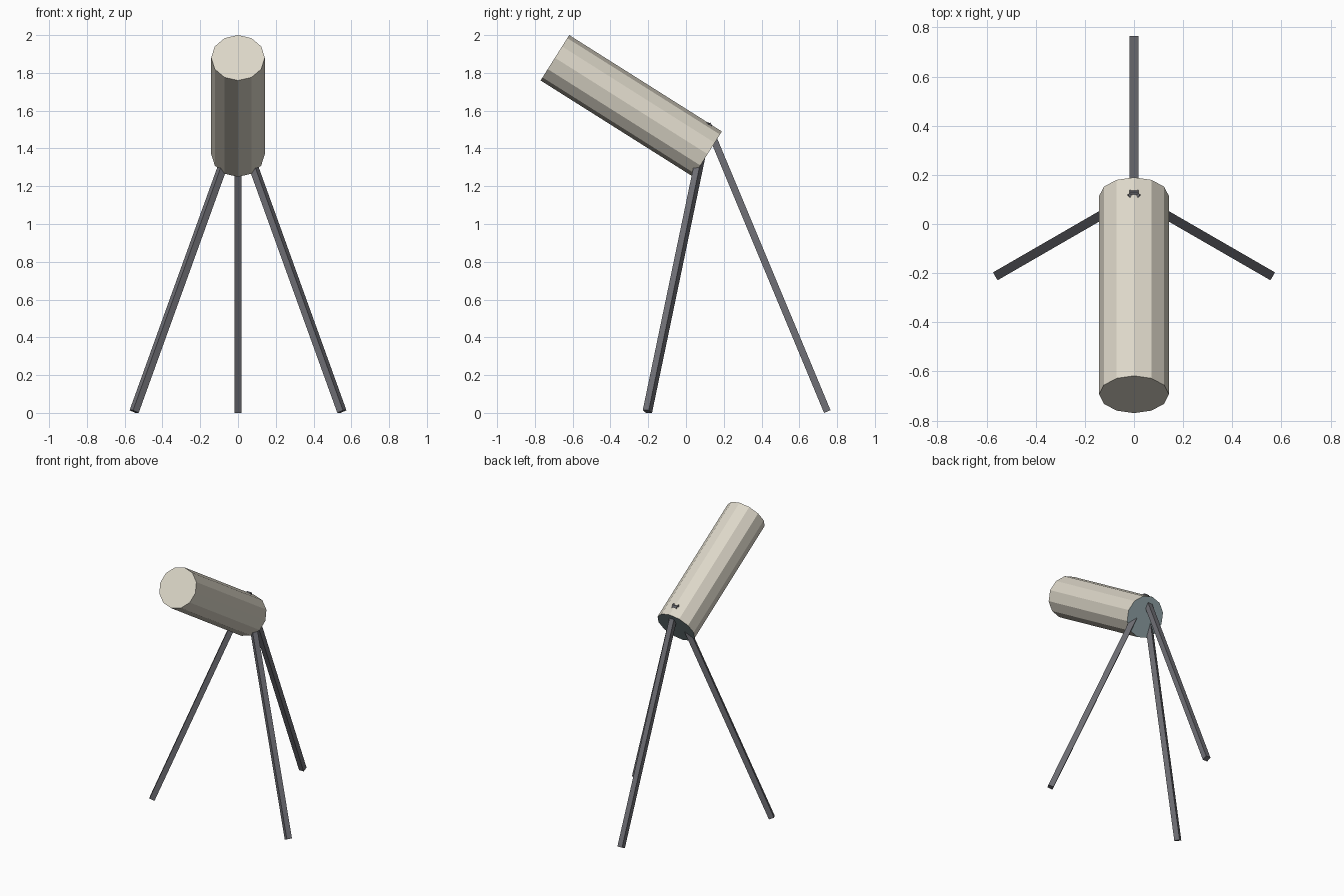
import bpy
import bmesh
from math import cos, sin, radians
from mathutils import Vector, Matrix

if "Cube" in bpy.data.objects:
    bpy.data.objects.remove(bpy.data.objects["Cube"], do_unlink=True)


def material(name, rgb):
    mat = bpy.data.materials.new(name)
    mat.use_nodes = True
    mat.diffuse_color = (*rgb, 1)
    mat.node_tree.nodes["Principled BSDF"].inputs["Base Color"].default_value = (*rgb, 1)
    return mat


cream = material("cream", (0.72, 0.68, 0.58))
dark_grey = material("dark grey", (0.16, 0.16, 0.18))
glass_blue = material("grey blue glass", (0.29, 0.38, 0.40))


def add_object(name, bm, mats):
    bmesh.ops.recalc_face_normals(bm, faces=bm.faces)
    mesh = bpy.data.meshes.new(name)
    bm.to_mesh(mesh)
    bm.free()
    for mat in mats:
        mesh.materials.append(mat)
    obj = bpy.data.objects.new(name, mesh)
    bpy.context.collection.objects.link(obj)
    return obj


def frame(start, end, up):
    """Matrix at the midpoint with local z along start-end and local y near up."""
    z = (end - start).normalized()
    x = up.cross(z).normalized()
    y = z.cross(x)
    rot = Matrix((x, y, z)).transposed().to_4x4()
    return Matrix.Translation((start + end) / 2) @ rot


# Twelve-sided tube, pointing forward and up, with a glass back end
front, back = Vector((0, -0.694, 1.88)), Vector((0, 0.114, 1.37))
bm = bmesh.new()
bmesh.ops.create_cone(bm, cap_ends=True, segments=12, radius1=0.142, radius2=0.142,
                      depth=(back - front).length)
for face in bm.faces:
    face.material_index = 1 if face.normal.z > 0.9 else 0
bm.transform(frame(front, back, Vector((0, 0, 1))))
add_object("tube", bm, [cream, glass_blue])

# Three square legs meeting at the top of the tube's back end
hub_y, spread, thickness = 0.113, 0.635, 0.037
apex = Vector((0, hub_y, 1.53))
for name, angle in (("back_leg", 90), ("front_right_leg", 210), ("front_left_leg", 330)):
    out = Vector((cos(radians(angle)), sin(radians(angle)), 0))
    foot = Vector((0, hub_y, 0.007)) + out * spread
    bm = bmesh.new()
    bmesh.ops.create_cube(bm, size=1)
    bm.transform(frame(foot, apex, out)
                 @ Matrix.Diagonal((thickness, thickness, (apex - foot).length, 1)))
    add_object(name, bm, [dark_grey])
